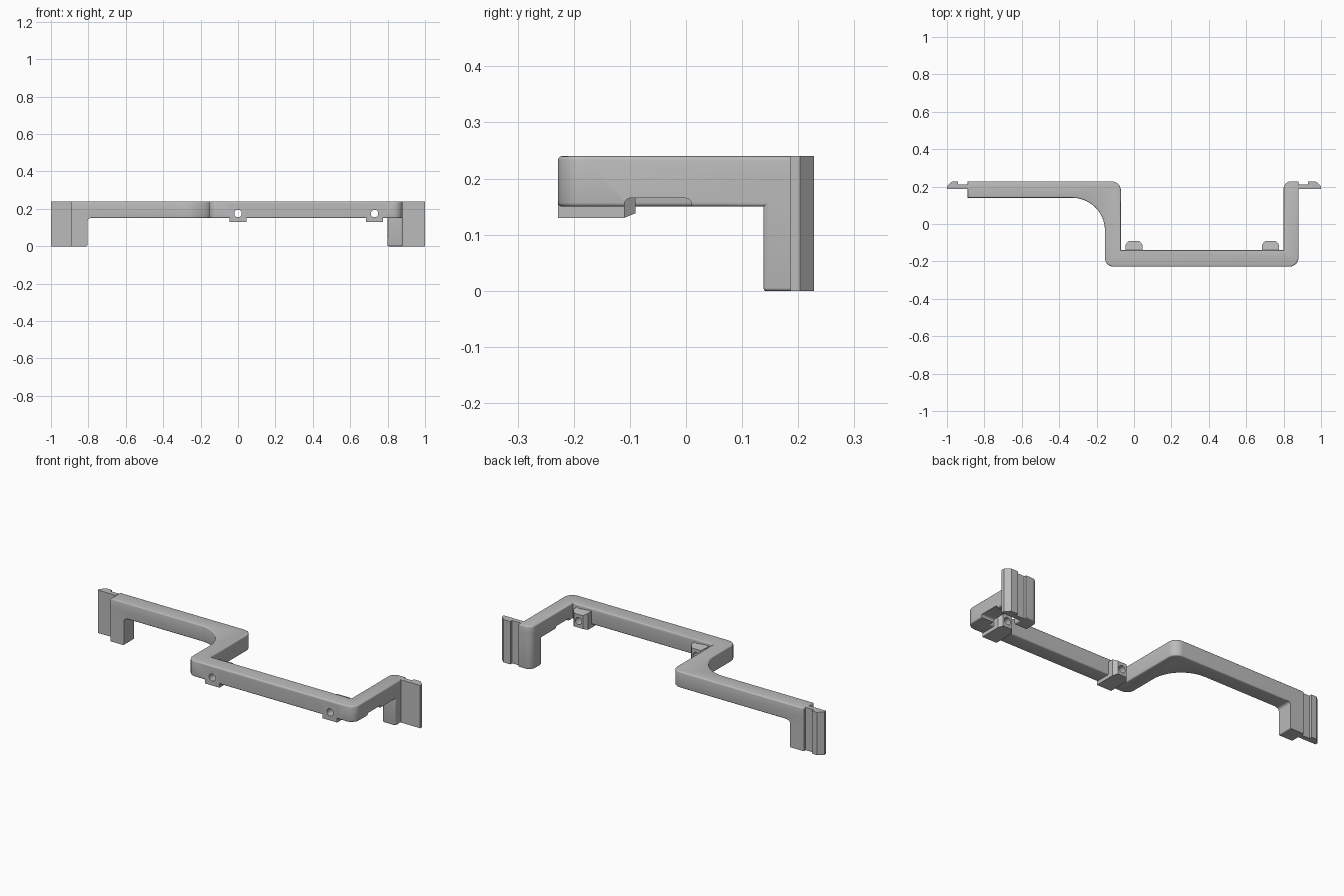
import bpy, bmesh, math
from mathutils import Vector

if "Cube" in bpy.data.objects:
    bpy.data.objects.remove(bpy.data.objects["Cube"])

grey = bpy.data.materials.new("mid grey")
grey.diffuse_color = (0.5, 0.5, 0.5, 1)
grey.use_nodes = True
grey.node_tree.nodes["Principled BSDF"].inputs["Base Color"].default_value = grey.diffuse_color


def rounded(corners, steps=10):
    """Outline from (x, y, radius) corners, each turned into an arc."""
    out = []
    n = len(corners)
    for i, (x, y, r) in enumerate(corners):
        p = Vector((x, y))
        if r == 0:
            out.append(p)
            continue
        a = (Vector(corners[i - 1][:2]) - p).normalized()
        b = (Vector(corners[(i + 1) % n][:2]) - p).normalized()
        half = a.angle(b) / 2
        t = r / math.tan(half)
        c = p + (a + b).normalized() * (r / math.sin(half))
        u, v = p + a * t - c, p + b * t - c
        sweep = u.angle(v)
        for k in range(steps + 1):
            f = k / steps
            out.append(c + (u * math.sin((1 - f) * sweep) + v * math.sin(f * sweep)) / math.sin(sweep))
    return out


def prism(name, outline, lo, hi, axis="z", soften=0.0, ends=()):
    """Extrude an outline along z or y; round the rims listed in ends."""
    def place(p, h):
        return (p.x, p.y, h) if axis == "z" else (p.x, h, p.y)
    bm = bmesh.new()
    rings = [[bm.verts.new(place(p, h)) for p in outline] for h in (lo, hi)]
    caps = [bm.faces.new(ring) for ring in rings]
    n = len(outline)
    for i in range(n):
        j = (i + 1) % n
        bm.faces.new((rings[0][i], rings[0][j], rings[1][j], rings[1][i]))
    bmesh.ops.recalc_face_normals(bm, faces=bm.faces[:])
    if soften:
        rim = [e for k in ends for e in caps[k].edges]
        bmesh.ops.bevel(bm, geom=rim, offset=soften, segments=3, profile=0.5, affect="EDGES")
    mesh = bpy.data.meshes.new(name)
    bm.to_mesh(mesh)
    bm.free()
    mesh.materials.append(grey)
    obj = bpy.data.objects.new(name, mesh)
    bpy.context.collection.objects.link(obj)
    return obj


def combine(target, tool, operation):
    """Apply a boolean and remove the tool."""
    mod = target.modifiers.new("combine", "BOOLEAN")
    mod.object, mod.operation, mod.solver = tool, operation, "EXACT"
    bpy.context.view_layer.objects.active = target
    bpy.ops.object.modifier_apply(modifier=mod.name)
    bpy.data.objects.remove(tool)


Y = 0.228
TOP, UNDER = 0.24, 0.15

# Cranked bar, drawn in plan
bar = prism("bracket_bar", rounded([
    (-0.89, Y, 0), (-0.89, 0.14, 0), (-0.155, 0.14, 0.175), (-0.155, -Y, 0.045),
    (0.88, -Y, 0.05), (0.88, Y, 0), (0.80, Y, 0.04), (0.80, -0.14, 0),
    (-0.07, -0.14, 0), (-0.07, Y, 0.05)]), UNDER, TOP, soften=0.007, ends=(0, 1))

# Relief under the right arm
relief = prism("relief_cutter", rounded([
    (0.7, -0.11, 0), (0.95, -0.11, 0), (0.95, 0.01, 0), (0.7, 0.01, 0)]),
    0.1, 0.165, soften=0.01, ends=(1,))
combine(bar, relief, "DIFFERENCE")

# Legs at both ends
left_leg = prism("left_leg", rounded([
    (-0.89, 0, 0), (-0.805, 0, 0.006), (-0.805, UNDER, 0.015),
    (-0.785, UNDER, 0), (-0.785, 0.2, 0), (-0.89, 0.2, 0)], 5), 0.14, Y, axis="y")
right_leg = prism("right_leg", rounded([
    (0.80, 0.138, 0.008), (0.88, 0.138, 0.008), (0.88, Y, 0), (0.80, Y, 0.04)]),
    0, 0.2, soften=0.005, ends=(0,))
combine(bar, left_leg, "UNION")
combine(bar, right_leg, "UNION")

# Screw lugs with sloped tops and through holes
for x in (0.0, 0.73):
    lug = prism("lug", rounded([
        (x - 0.045, -Y, 0), (x + 0.045, -Y, 0), (x + 0.045, -0.11, 0),
        (x + 0.028, -0.09, 0), (x - 0.028, -0.09, 0), (x - 0.045, -0.11, 0)]), 0.13, 0.232)
    for v in lug.data.vertices:
        if v.co.y > -0.12:
            if v.co.z > 0.2:
                v.co.z = 0.222 if v.co.y < -0.1 else 0.212
            elif v.co.y > -0.1:
                v.co.z = 0.138
        elif v.co.z > 0.2:
            v.co.z = 0.228
    combine(bar, lug, "UNION")
    circle = [Vector((x + 0.02 * math.cos(a * math.tau / 24),
                      0.175 + 0.02 * math.sin(a * math.tau / 24))) for a in range(24)]
    combine(bar, prism("hole_cutter", circle, -0.3, 0.0, axis="y"), "DIFFERENCE")

# Clip flanges with a ridge along the outer back edge
parts = [bar]
for name, s, inner, ridge in (("left_flange", -1, 0.888, 0.94), ("right_flange", 1, 0.872, 0.93)):
    parts.append(prism(name, [Vector((s * x, y)) for x, y in (
        (inner, 0.186), (1.0, 0.186), (1.0, 0.203), (0.972, Y),
        (ridge, Y), (ridge, 0.212), (inner, 0.212))], 0, TOP))

# Smooth rounded edges, keep hard ones
for obj in parts:
    bpy.ops.object.select_all(action="DESELECT")
    obj.select_set(True)
    bpy.context.view_layer.objects.active = obj
    bpy.ops.object.shade_smooth_by_angle(angle=math.radians(32))
